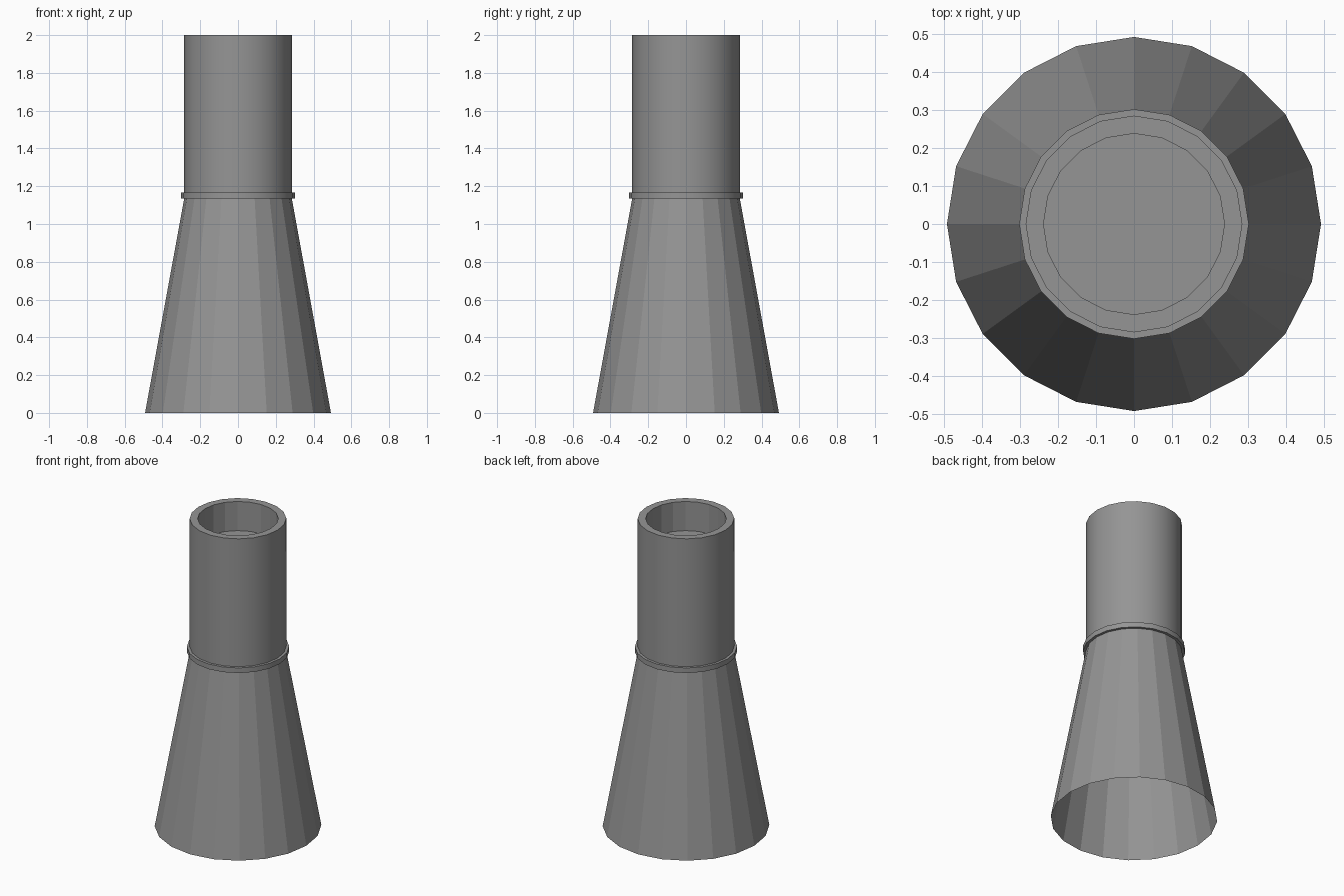
import bpy, math

if "Cube" in bpy.data.objects:
    bpy.data.objects.remove(bpy.data.objects["Cube"])

SIDES = 20

# Dark grey for every part
dark = bpy.data.materials.new("dark_grey")
dark.diffuse_color = (0.3, 0.3, 0.3, 1)
dark.use_nodes = True
dark.node_tree.nodes["Principled BSDF"].inputs["Base Color"].default_value = dark.diffuse_color


def lathe(name, profile, smooth_strips=(), capped=False):
    """Turn a (radius, z) profile round z; listed strips are smooth shaded."""
    verts, faces, smooth = [], [], []
    for r, z in profile:
        for j in range(SIDES):
            a = math.tau * j / SIDES
            verts.append((r * math.cos(a), r * math.sin(a), z))
    for i in range(len(profile) - 1):
        for j in range(SIDES):
            k = (j + 1) % SIDES
            lo, hi = i * SIDES, (i + 1) * SIDES
            faces.append((lo + j, lo + k, hi + k, hi + j))
            smooth.append(i in smooth_strips)
    if capped:
        faces.append(tuple(range(len(verts) - SIDES, len(verts))))
        smooth.append(False)
    mesh = bpy.data.meshes.new(name)
    mesh.from_pydata(verts, [], faces)
    mesh.polygons.foreach_set("use_smooth", smooth)
    mesh.materials.append(dark)
    mesh.update()
    obj = bpy.data.objects.new(name, mesh)
    bpy.context.collection.objects.link(obj)
    return obj


# Faceted tapering base, open underneath
lathe("tapered_base", [(0.492, 0), (0.285, 1.134)])

# Thin collar at the joint
lathe("collar", [(0.285, 1.134), (0.302, 1.134), (0.302, 1.167), (0.285, 1.167)],
      smooth_strips=(1,))

# Upper tube with rim, recess and recess floor
lathe("upper_tube", [(0.285, 1.167), (0.285, 2.0), (0.238, 2.0), (0.238, 1.81)],
      smooth_strips=(0,), capped=True)
